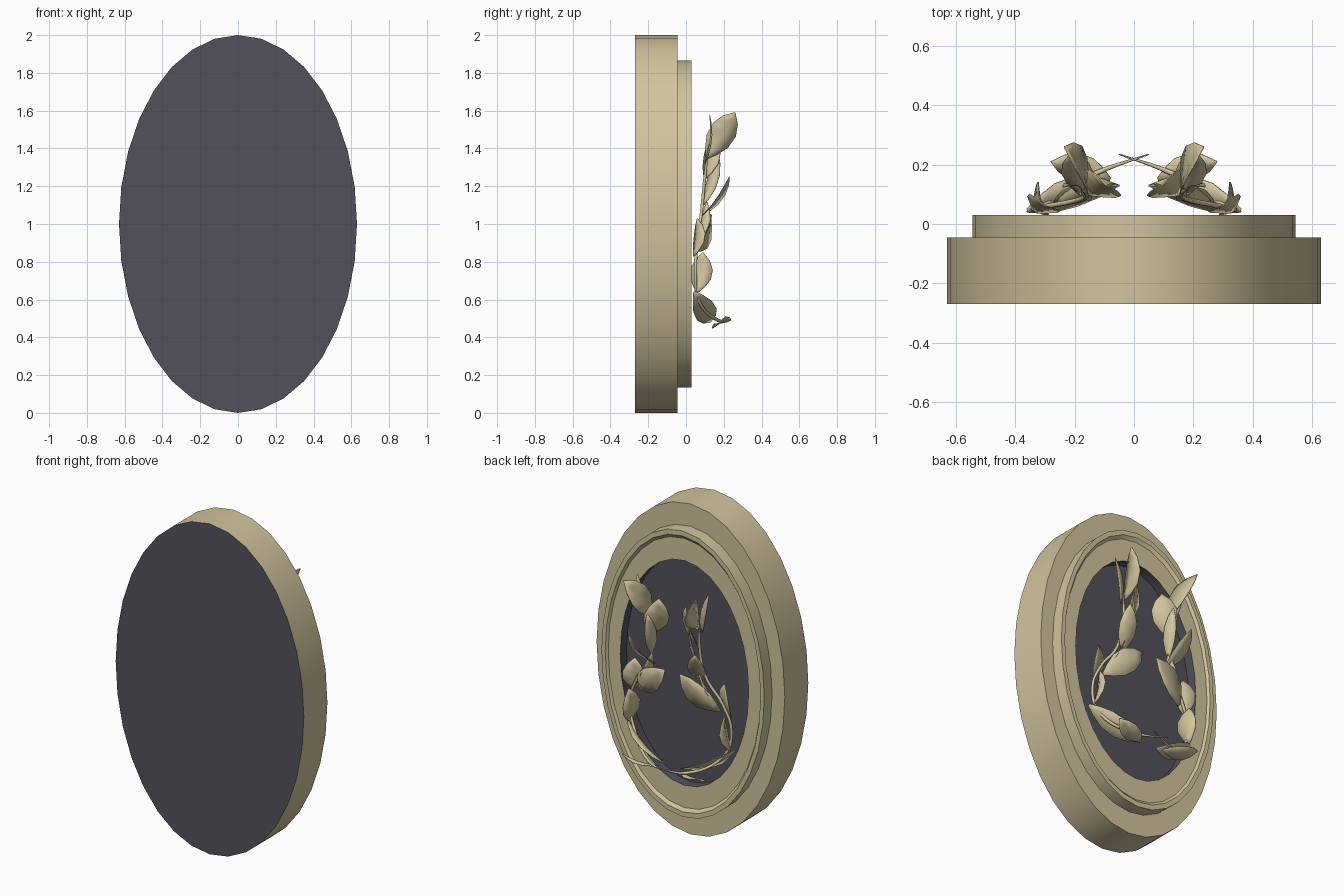
import bpy, bmesh, math
from mathutils import Vector

cube = bpy.data.objects.get("Cube")
if cube:
    bpy.data.objects.remove(cube)


def material(name, colour):
    m = bpy.data.materials.new(name)
    m.use_nodes = True
    m.diffuse_color = (*colour, 1)
    m.node_tree.nodes["Principled BSDF"].inputs["Base Color"].default_value = (*colour, 1)
    return m


tan = material("warm tan", (0.64, 0.55, 0.34))
dark = material("dark slate", (0.084, 0.083, 0.104))


def finish(bm, name, mats):
    me = bpy.data.meshes.new(name)
    bm.to_mesh(me)
    bm.free()
    for m in mats:
        me.materials.append(m)
    ob = bpy.data.objects.new(name, me)
    bpy.context.collection.objects.link(ob)
    bpy.ops.object.select_all(action='DESELECT')
    ob.select_set(True)
    bpy.context.view_layer.objects.active = ob
    bpy.ops.object.shade_smooth_by_angle(angle=math.radians(32))
    return ob


# Oval frame: stacked elliptical loops (half width, half height, depth, dark band after it)
SEG = 32
profile = [
    (0.63, 1.0, -0.27, False),
    (0.63, 1.0, -0.045, False),
    (0.545, 0.865, -0.045, False),
    (0.545, 0.865, 0.03, False),
    (0.52, 0.835, 0.03, False),
    (0.51, 0.815, 0.015, False),
    (0.43, 0.68, 0.015, True),
    (0.43, 0.68, -0.045, True),
]
bm = bmesh.new()
loops = []
for rx, rz, y, _ in profile:
    angles = [2 * math.pi * i / SEG for i in range(SEG)]
    loops.append([bm.verts.new((rx * math.sin(a), y, 1 + rz * math.cos(a))) for a in angles])
for (a, b), row in zip(zip(loops, loops[1:]), profile):
    for i in range(SEG):
        j = (i + 1) % SEG
        f = bm.faces.new((a[i], a[j], b[j], b[i]))
        f.material_index = int(row[3])
# Dark front panel and dark floor of the recess
for loop in (loops[0], loops[-1]):
    bm.faces.new(loop).material_index = 1
bmesh.ops.recalc_face_normals(bm, faces=bm.faces)
finish(bm, "oval_frame", [tan, dark])

# Leaf blade: a creased, slightly arched strip with a pointed tip
SHAPE = [(0, 0.12), (0.15, 0.55), (0.35, 0.95), (0.6, 1), (0.82, 0.65), (1, 0.03)]


def leaf(name, base, tip, across, width, mirror):
    flip = Vector((mirror, 1, 1))
    base, tip, across = Vector(base), Vector(tip), Vector(across)
    axis = tip - base
    across = (across - axis * across.dot(axis) / axis.length_squared).normalized()
    normal = axis.cross(across).normalized()
    if normal.y < 0:
        normal = -normal
    bm = bmesh.new()
    rows = []
    for t, w in SHAPE:
        mid = base + axis * t + normal * 0.06 * axis.length * math.sin(math.pi * t)
        row = []
        for s in (-1, 0, 1):
            p = mid + across * s * w * width / 2 + normal * abs(s) * w * width * 0.1
            row.append(bm.verts.new(p * flip))
        rows.append(row)
    for a, b in zip(rows, rows[1:]):
        for k in (0, 1):
            bm.faces.new((a[k], a[k + 1], b[k + 1], b[k]))
    bmesh.ops.recalc_face_normals(bm, faces=bm.faces)
    ob = finish(bm, name, [tan])
    thick = ob.modifiers.new("thickness", 'SOLIDIFY')
    thick.thickness = 0.004
    thick.offset = 0


def stem(name, points, mirror):
    cu = bpy.data.curves.new(name, 'CURVE')
    cu.dimensions = '3D'
    cu.bevel_depth = 0.009
    cu.bevel_resolution = 1
    cu.resolution_u = 5
    cu.use_fill_caps = True
    sp = cu.splines.new('BEZIER')
    sp.bezier_points.add(len(points) - 1)
    for i, (bp, (x, y, z)) in enumerate(zip(sp.bezier_points, points)):
        bp.co = (x * mirror, y, z)
        bp.handle_left_type = bp.handle_right_type = 'AUTO'
        bp.radius = 0.25 if i in (0, len(points) - 1) else 1
    cu.materials.append(tan)
    bpy.context.collection.objects.link(bpy.data.objects.new(name, cu))


# Leaves of one branch: name, base, tip, width direction, width
leaves = [
    ("top_leaf", (0.16, 0.11, 1.35), (0.235, 0.26, 1.59), (0, 0.8, -0.57), 0.14),
    ("upper_inner_leaf", (0.15, 0.1, 1.24), (0.09, 0.13, 1.47), (0.8, 0.6, 0), 0.14),
    ("upper_spike_leaf", (0.18, 0.1, 1.32), (0.24, 0.125, 1.58), (1, 0.2, 0), 0.04),
    ("upper_stem_leaf", (0.17, 0.09, 1.1), (0.14, 0.17, 1.38), (0.5, 0.8, 0), 0.07),
    ("outward_leaf", (0.15, 0.08, 1.04), (0.22, 0.23, 1.25), (0.9, -0.3, 0), 0.1),
    ("middle_leaf", (0.27, 0.06, 0.86), (0.05, 0.13, 1.05), (0.65, 0, 0.76), 0.14),
    ("middle_stem_leaf", (0.26, 0.07, 0.9), (0.15, 0.11, 1.12), (0.5, 0.7, 0), 0.06),
    ("side_leaf", (0.33, 0.04, 0.83), (0.3, 0.06, 1.03), (0.85, 0.45, 0), 0.12),
    ("lower_side_leaf", (0.34, 0.06, 0.64), (0.32, 0.09, 0.85), (0.3, 1, 0), 0.12),
    ("long_bottom_leaf", (0.36, 0.045, 0.64), (0.05, 0.13, 0.48), (0, 0.8, 0.5), 0.12),
    ("small_bottom_leaf", (0.08, 0.15, 0.47), (0.28, 0.21, 0.51), (0, 0.9, 0.4), 0.1),
]
path = [(-0.05, 0.235, 0.5), (0.13, 0.17, 0.49), (0.3, 0.065, 0.6), (0.34, 0.05, 0.75),
        (0.29, 0.06, 0.9), (0.19, 0.08, 1.05), (0.16, 0.1, 1.25), (0.18, 0.12, 1.42)]

# Two mirrored branches form the wreath
for side, mirror in (("left", 1), ("right", -1)):
    for name, base, tip, across, width in leaves:
        leaf(side + "_" + name, base, tip, across, width, mirror)
    stem(side + "_stem", path, mirror)
